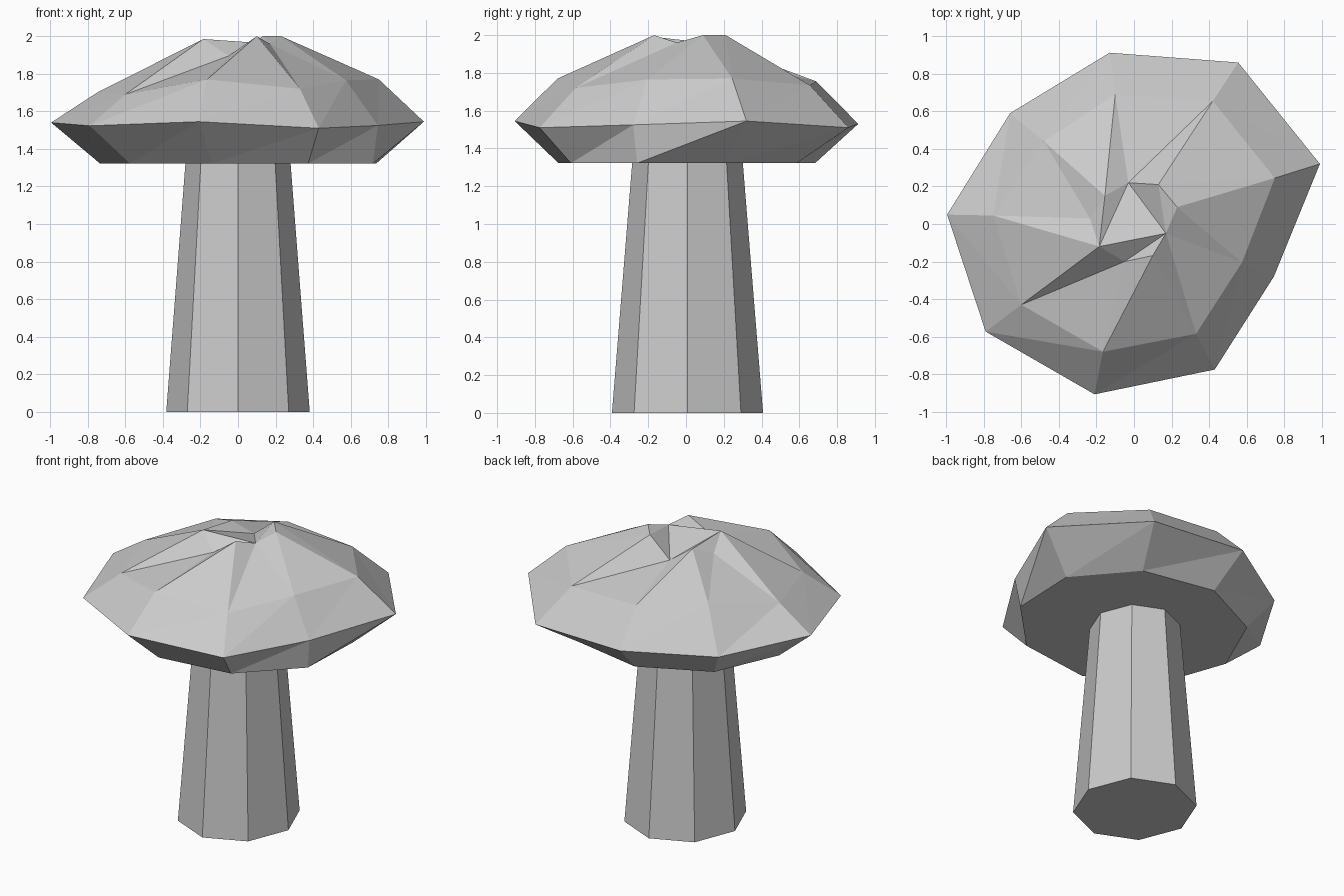
import bpy, bmesh, math

if "Cube" in bpy.data.objects:
    bpy.data.objects.remove(bpy.data.objects["Cube"])

grey = bpy.data.materials.new("plain grey")
grey.diffuse_color = (0.6, 0.6, 0.6, 1)
grey.use_nodes = True
grey.node_tree.nodes["Principled BSDF"].inputs["Base Color"].default_value = grey.diffuse_color


def oval(sides, start, rx, ry, cx, cy, z):
    """Ring of points round an oval, anticlockwise."""
    angles = [math.radians(start + 360 * i / sides) for i in range(sides)]
    return [(cx + rx * math.cos(a), cy + ry * math.sin(a), z) for a in angles]


def loft(name, rings, top_faces=None, triangulated=False):
    """Skin a stack of equal rings; top_faces index into the last ring."""
    bm = bmesh.new()
    loops = [[bm.verts.new(p) for p in ring] for ring in rings]
    n = len(rings[0])
    for low, high in zip(loops, loops[1:]):
        for i in range(n):
            j = (i + 1) % n
            if triangulated:
                bm.faces.new((low[i], low[j], high[j]))
                bm.faces.new((low[i], high[j], high[i]))
            else:
                bm.faces.new((low[i], low[j], high[j], high[i]))
    bm.faces.new(loops[0][::-1])
    for face in top_faces or [range(n)]:
        bm.faces.new([loops[-1][i] for i in face])
    bmesh.ops.recalc_face_normals(bm, faces=bm.faces)
    mesh = bpy.data.meshes.new(name)
    bm.to_mesh(mesh)
    bm.free()
    mesh.materials.append(grey)
    obj = bpy.data.objects.new(name, mesh)
    bpy.context.collection.objects.link(obj)
    return obj


# Stem: tapered octagon
loft("stem", [oval(8, 0, 0.382, 0.40, 0, 0.008, 0),
              oval(8, 0, 0.28, 0.293, 0, 0.008, 1.322)])

# Cap: four nine-sided rings, irregular above the flat underside
underside = oval(9, 18, 0.754, 0.69, 0.019, 0, 1.322)
rim = [(0.99, 0.32, 1.545), (0.555, 0.86, 1.51), (-0.13, 0.912, 1.53),
       (-0.66, 0.59, 1.505), (-0.995, 0.05, 1.54), (-0.79, -0.573, 1.523),
       (-0.21, -0.907, 1.545), (0.43, -0.775, 1.51), (0.745, -0.28, 1.525)]
shoulder = [(0.75, 0.245, 1.77), (0.42, 0.655, 1.735), (-0.10, 0.69, 1.755),
            (-0.48, 0.44, 1.77), (-0.75, 0.045, 1.70), (-0.60, -0.43, 1.69),
            (-0.165, -0.68, 1.77), (0.33, -0.585, 1.72), (0.575, -0.205, 1.765)]
crown = [(0.23, 0.09, 2.0), (0.13, 0.21, 2.0), (-0.03, 0.22, 1.87),
         (-0.155, 0.15, 1.955), (-0.235, 0.03, 1.90), (-0.185, -0.12, 1.985),
         (-0.05, -0.20, 1.895), (0.10, -0.168, 2.0), (0.17, -0.05, 1.96)]
# Creased facets closing the crown
crown_faces = [(5, 8, 2), (5, 2, 3), (3, 4, 5), (5, 6, 8), (6, 7, 8),
               (8, 0, 1), (8, 1, 2)]
loft("cap", [underside, rim, shoulder, crown], crown_faces, True)
